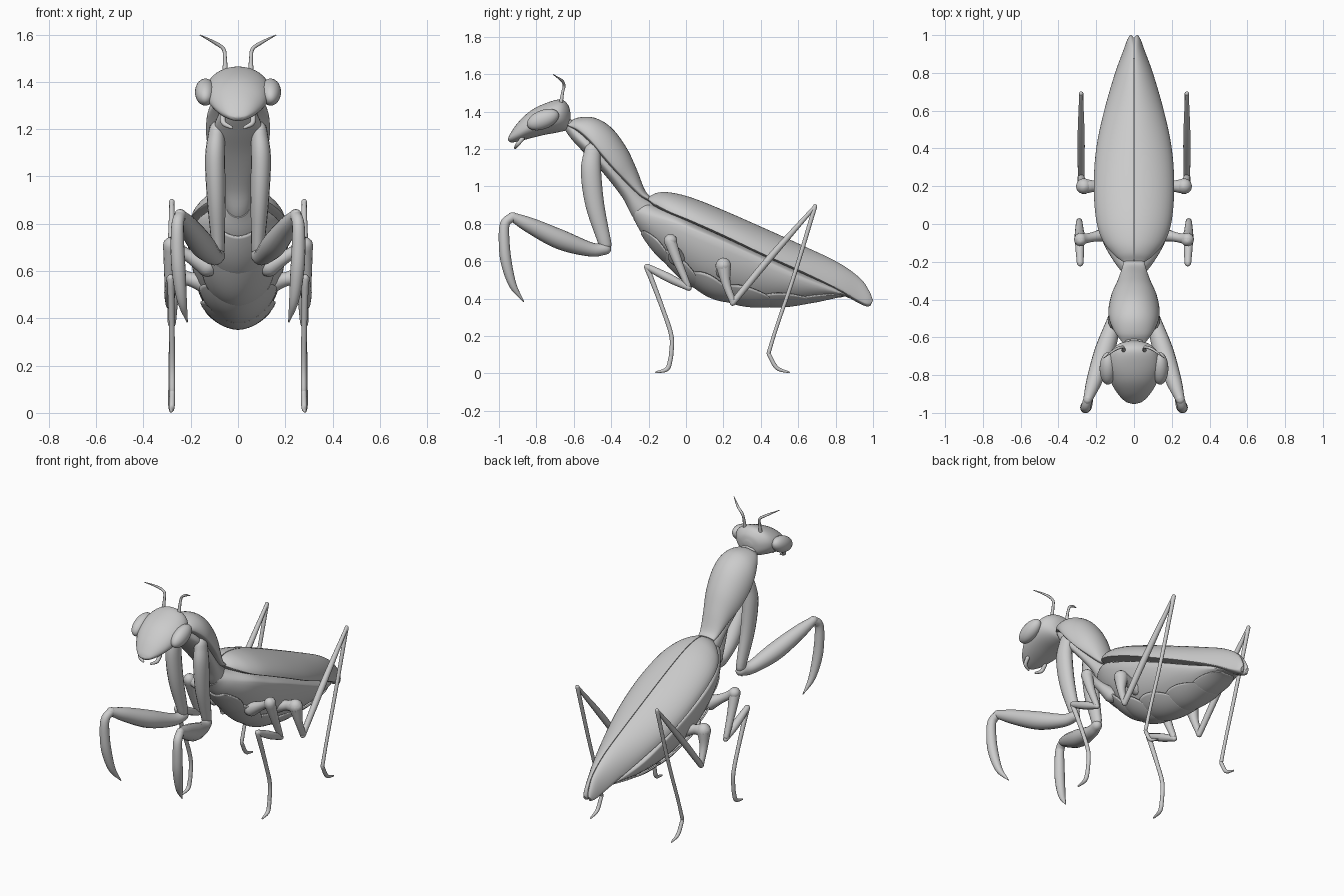
import bpy, bmesh, math
from mathutils import Vector


def spline(pts, n):
    """Catmull-Rom through tuples of any length, n steps per span."""
    pts = [Vector(p) for p in pts]
    p = [pts[0] * 2 - pts[1]] + pts + [pts[-1] * 2 - pts[-2]]
    out = []
    for i in range(1, len(p) - 2):
        a, b, c, d = p[i - 1:i + 3]
        for k in range(n):
            t = k / n
            out.append(b + (c - a) * (t / 2) + (a * 2 - b * 5 + c * 4 - d) * (t * t / 2)
                       + (b * 3 - a - c * 3 + d) * (t ** 3 / 2))
    return out + [pts[-1]]


def skin(name, rings, closed=True, cut=False, mirror=False, solid=0):
    bm = bmesh.new()
    rows = [[bm.verts.new(v) for v in r] for r in rings]
    m = len(rows[0])
    for r, s in zip(rows, rows[1:]):
        for j in range(m if closed else m - 1):
            k = (j + 1) % m
            bm.faces.new((r[j], r[k], s[k], s[j]))
    if closed:
        bm.faces.new(rows[0])
        bm.faces.new(rows[-1])
    if cut:
        bmesh.ops.bisect_plane(bm, geom=bm.verts[:] + bm.edges[:] + bm.faces[:], plane_co=(.002, 0, 0),
                               plane_no=(1, 0, 0), clear_inner=True)
        bmesh.ops.holes_fill(bm, edges=[e for e in bm.edges if e.is_boundary])
    bmesh.ops.recalc_face_normals(bm, faces=bm.faces[:])
    me = bpy.data.meshes.new(name)
    bm.to_mesh(me)
    bm.free()
    ob = bpy.data.objects.new(name, me)
    bpy.context.collection.objects.link(ob)
    if mirror:
        ob.modifiers.new("mirror", "MIRROR")
    if solid:
        mod = ob.modifiers.new("solid", "SOLIDIFY")
        mod.thickness, mod.offset = solid, 0
    return ob


def section(s, p=2.0, a0=0, a1=360, n=40, grow=1.0):
    """Ring from (x centre, half width, edge y z, top y z, bottom y z)."""
    cx, w = s[0], max(s[1], .002)
    e, t, b = (Vector((cx, s[i], s[i + 1])) for i in (2, 4, 6))
    ring = []
    for j in range(n):
        a = math.radians(a0 + (a1 - a0) * j / (n if a1 - a0 == 360 else n - 1))
        c, d = math.cos(a), math.sin(a)
        x = math.copysign(abs(c) ** (2 / p), c) * w
        h = abs(d) ** (2 / p)
        ring.append(e + (Vector((x, 0, 0)) + ((t if d > 0 else b) - e) * h) * grow)
    return ring


def loft(name, secs, p=2.0, **kw):
    return skin(name, [section(s, p) for s in spline(secs, 5)], **kw)


def tube(name, pts, n=6, sides=16, squash=1.0):
    """Mirrored limb piece with rounded ends through (x, y, z, radius)."""
    q = spline(pts, n)
    c, r = [v.to_3d() for v in q], [v[3] for v in q]
    d0, d1 = (c[0] - c[1]).normalized(), (c[-1] - c[-2]).normalized()
    cap = [math.radians(a) for a in (85, 60, 30)]
    pre = [(c[0] + d0 * r[0] * math.sin(a), r[0] * math.cos(a)) for a in cap]
    post = [(c[-1] + d1 * r[-1] * math.sin(a), r[-1] * math.cos(a)) for a in reversed(cap)]
    st = pre + list(zip(c, r)) + post
    whole = (c[-1] - c[0]).normalized()
    ref = Vector((0, 0, 1)) if abs(whole.x) > .7 else Vector((1, 0, 0))
    rings = []
    for i, (o, rad) in enumerate(st):
        t = (st[min(i + 1, len(st) - 1)][0] - st[max(i - 1, 0)][0]).normalized()
        u = (ref - t * ref.dot(t)).normalized()
        v = t.cross(u)
        rings.append([o + (u * math.cos(k * math.tau / sides) * squash + v * math.sin(k * math.tau / sides)) * rad
                      for k in range(sides)])
    return skin(name, rings, mirror=True)


# Head, eyes, antennae, jaws
loft("head", [(0, .02, -.617, 1.37, -.617, 1.39, -.62, 1.35), (0, .08, -.635, 1.375, -.63, 1.435, -.635, 1.305),
              (0, .125, -.68, 1.375, -.67, 1.465, -.68, 1.29), (0, .138, -.76, 1.355, -.75, 1.445, -.76, 1.275),
              (0, .12, -.84, 1.32, -.83, 1.405, -.84, 1.255), (0, .085, -.9, 1.285, -.895, 1.345, -.9, 1.24),
              (0, .045, -.94, 1.26, -.938, 1.285, -.935, 1.235), (0, .01, -.952, 1.25, -.952, 1.255, -.95, 1.245)])
bpy.ops.mesh.primitive_uv_sphere_add(segments=32, ring_count=20, location=(.138, -.765, 1.357),
                                     rotation=(.38, 0, 0))
eye = bpy.context.object
eye.name = "eyes"
eye.scale = (.044, .09, .05)
bpy.ops.object.transform_apply(location=True, rotation=True, scale=True)
eye.modifiers.new("mirror", "MIRROR")
tube("antennae", [(.055, -.67, 1.44, .012), (.055, -.66, 1.5, .008), (.062, -.652, 1.54, .008),
                  (.1, -.665, 1.567, .007), (.16, -.71, 1.598, .002)], sides=10)
tube("jaws", [(.065, -.875, 1.255, .012), (.06, -.9, 1.225, .011), (.028, -.912, 1.207, .007)], sides=10)

# Thorax: under-body and domed shield
loft("thorax", [(0, .04, -.65, 1.36, -.64, 1.38, -.66, 1.32), (0, .07, -.59, 1.28, -.57, 1.32, -.61, 1.25),
                (0, .1, -.52, 1.21, -.49, 1.25, -.545, 1.18), (0, .095, -.42, 1.1, -.38, 1.13, -.45, 1.08),
                (0, .07, -.31, .97, -.27, 1.0, -.34, .94), (0, .06, -.24, .88, -.2, .93, -.28, .83),
                (0, .05, -.14, .78, -.1, .85, -.18, .72)])
loft("thorax_shield", [(0, .055, -.635, 1.33, -.63, 1.34, -.635, 1.32), (0, .1, -.575, 1.305, -.58, 1.367, -.58, 1.29),
                       (0, .13, -.51, 1.25, -.49, 1.367, -.52, 1.235), (0, .135, -.45, 1.18, -.4, 1.315, -.46, 1.165),
                       (0, .12, -.38, 1.1, -.32, 1.21, -.39, 1.085), (0, .09, -.31, 1.03, -.265, 1.095, -.32, 1.01),
                       (0, .065, -.24, .96, -.222, .985, -.25, .945), (0, .055, -.2, .935, -.195, .95, -.2, .92)])

# Abdomen and scalloped belly plates
abdomen = [(0, .05, -.27, .87, -.24, .93, -.28, .825), (0, .11, -.19, .84, -.17, .9, -.23, .74),
           (0, .17, -.08, .81, -.06, .87, -.125, .62), (0, .197, .05, .76, .05, .81, .03, .485),
           (0, .203, .2, .7, .2, .74, .2, .405), (0, .185, .42, .6, .42, .64, .42, .37),
           (0, .15, .63, .505, .63, .54, .63, .38), (0, .09, .8, .44, .8, .47, .82, .412),
           (0, .03, .88, .41, .88, .42, .88, .4)]
loft("abdomen", abdomen, 1.85)
fine = spline(abdomen, 10)
for i in range(6):
    part = fine[9 + i * 10:9 + i * 10 + 14]
    rings = []
    for k, s in enumerate(part):
        t = k / (len(part) - 1)
        half = 32 + 17 * math.sin(math.pi * t) ** .6
        rings.append(section(s, 1.85, 270 - half, 270 + half, 30, 1.0 + .075 * math.sin(math.pi * (.12 + .68 * t))))
    skin("belly_plate_%d" % (i + 1), rings, closed=False, solid=.008)

# Folded wings, split along the middle
loft("wings", [(0, .05, -.205, .93, -.2, .945, -.2, .92), (0, .105, -.165, .905, -.15, .967, -.165, .89),
               (0, .165, -.09, .865, -.08, .967, -.09, .85), (0, .2, .02, .82, .03, .94, .02, .805),
               (0, .213, .2, .74, .2, .873, .2, .725), (0, .2, .4, .645, .4, .785, .4, .63),
               (0, .158, .6, .555, .6, .695, .6, .54), (.002, .098, .8, .46, .81, .595, .8, .445),
               (.006, .05, .92, .395, .93, .51, .915, .38), (.013, .027, .965, .375, .98, .44, .96, .36),
               (.017, .01, .99, .375, 1.0, .39, .985, .36)], 1.75, cut=True, mirror=True)

# Grasping front legs
tube("front_coxa", [(.09, -.5, 1.19, .044), (.097, -.508, 1.08, .054), (.092, -.487, .9, .05), (.083, -.432, .69, .034)],
     squash=.78)
tube("front_femur", [(.083, -.43, .665, .03), (.105, -.51, .663, .038), (.155, -.67, .715, .053),
                     (.21, -.83, .79, .042), (.245, -.93, .838, .024)])
tube("front_tibia", [(.243, -.925, .838, .024), (.255, -.968, .8, .026), (.256, -.972, .7, .029),
                     (.25, -.96, .59, .029), (.236, -.925, .47, .02), (.215, -.868, .385, .003)])

# Walking legs: hip, coxa, femur, shin and foot
walking = {
    "middle": [[(.13, -.05, .62, .045), (.2, -.065, .66, .028), (.25, -.075, .69, .026), (.283, -.08, .71, .034)],
               [(.283, -.085, .71, .034), (.288, -.045, .6, .025), (.29, .01, .47, .017)],
               [(.29, .015, .457, .016), (.288, -.09, .51, .024), (.285, -.205, .568, .018)],
               [(.285, -.21, .57, .015), (.28, -.13, .36, .012), (.278, -.078, .2, .012), (.278, -.08, .09, .012)],
               [(.278, -.08, .09, .012), (.28, -.1, .025, .012), (.283, -.16, .006, .005)]],
    "hind": [[(.14, .2, .55, .045), (.2, .2, .565, .03), (.235, .2, .572, .035), (.265, .2, .575, .042)],
             [(.265, .2, .577, .042), (.275, .215, .48, .024), (.28, .25, .385, .018)],
             [(.28, .25, .378, .017), (.28, .45, .62, .019), (.28, .69, .893, .01)],
             [(.28, .69, .893, .012), (.28, .58, .53, .011), (.283, .485, .25, .01), (.284, .442, .11, .011)],
             [(.284, .442, .105, .011), (.284, .485, .03, .011), (.284, .55, .006, .005)]]}
for leg, parts in walking.items():
    for part, pts in zip(("hip", "coxa", "femur", "shin", "foot"), parts):
        tube(leg + "_" + part, pts, sides=14)

# Smooth shading
bpy.ops.object.select_all(action="SELECT")
bpy.context.view_layer.objects.active = eye
bpy.ops.object.shade_smooth_by_angle(angle=math.radians(45))
